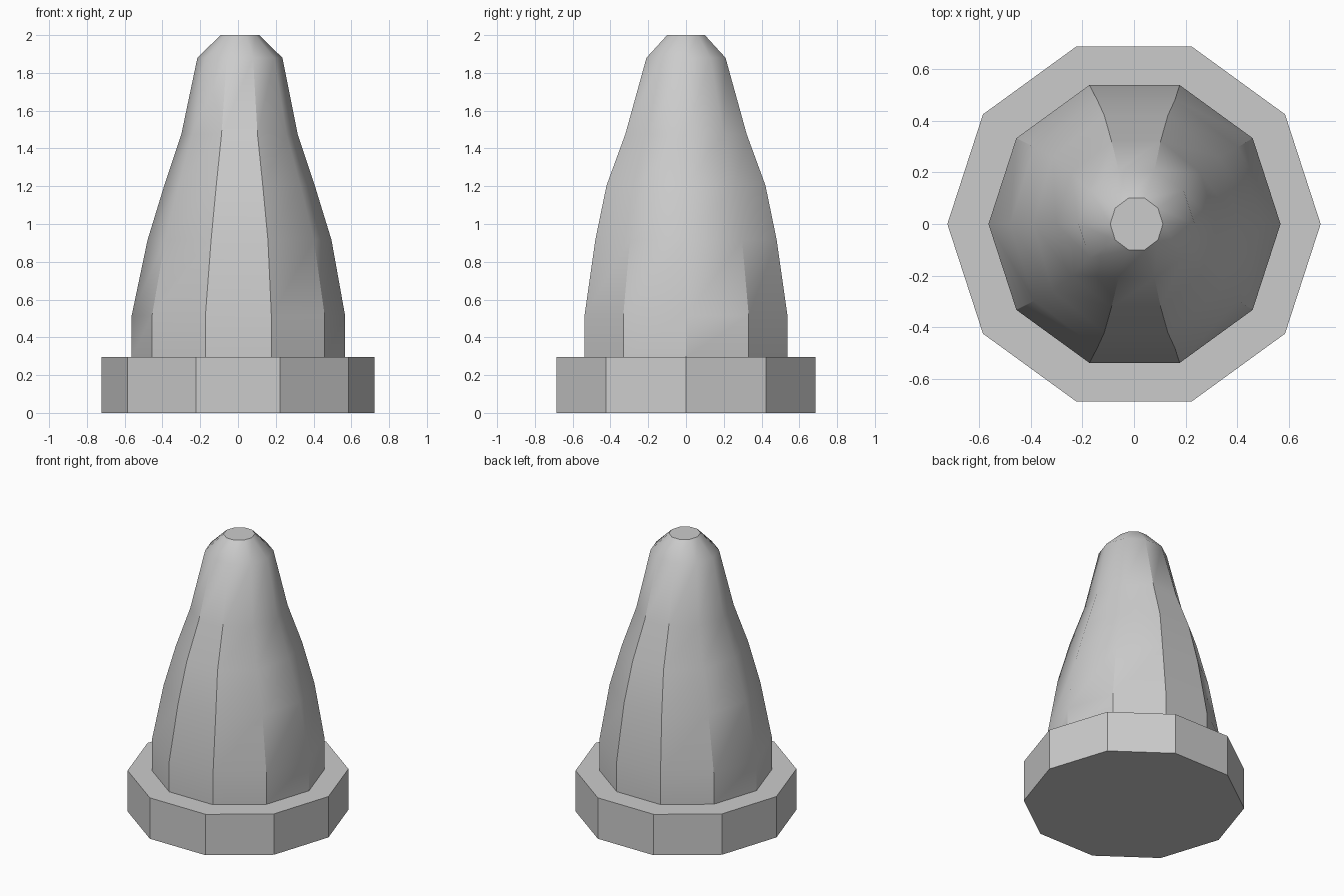
import bpy, bmesh, math

if "Cube" in bpy.data.objects:
    bpy.data.objects.remove(bpy.data.objects["Cube"])

SIDES = 10

grey = bpy.data.materials.new("plain_grey")
grey.diffuse_color = (0.6, 0.6, 0.6, 1)
grey.use_nodes = True
grey.node_tree.nodes["Principled BSDF"].inputs["Base Color"].default_value = grey.diffuse_color


def loft(name, rings):
    """Capped ten-sided loft through rings of (z, centre x, x radius, y radius)."""
    bm = bmesh.new()
    loops = []
    for z, cx, rx, ry in rings:
        loops.append([bm.verts.new((cx + rx * math.cos(math.tau * i / SIDES),
                                    ry * math.sin(math.tau * i / SIDES), z))
                      for i in range(SIDES)])
    for lower, upper in zip(loops, loops[1:]):
        for i in range(SIDES):
            j = (i + 1) % SIDES
            bm.faces.new((lower[i], lower[j], upper[j], upper[i]))
    bm.faces.new(loops[0][::-1])
    bm.faces.new(loops[-1])
    mesh = bpy.data.meshes.new(name)
    bm.to_mesh(mesh)
    bm.free()
    mesh.materials.append(grey)
    obj = bpy.data.objects.new(name, mesh)
    bpy.context.collection.objects.link(obj)
    return obj


# Wide flat foot
loft("base", [(0, 0, 0.722, 0.722), (0.295, 0, 0.722, 0.722)])

# Tapering body with a bevelled tip
body = loft("cone_body", [
    (0.295, 0.002, 0.565, 0.565),
    (0.515, 0.002, 0.565, 0.565),
    (0.915, 0.008, 0.487, 0.505),
    (1.205, 0.008, 0.398, 0.442),
    (1.475, 0.008, 0.308, 0.338),
    (1.88, 0.010, 0.225, 0.220),
    (2.0, 0.010, 0.102, 0.105),
])
bpy.ops.object.select_all(action='DESELECT')
body.select_set(True)
bpy.context.view_layer.objects.active = body
bpy.ops.object.shade_smooth_by_angle(angle=math.radians(35))
